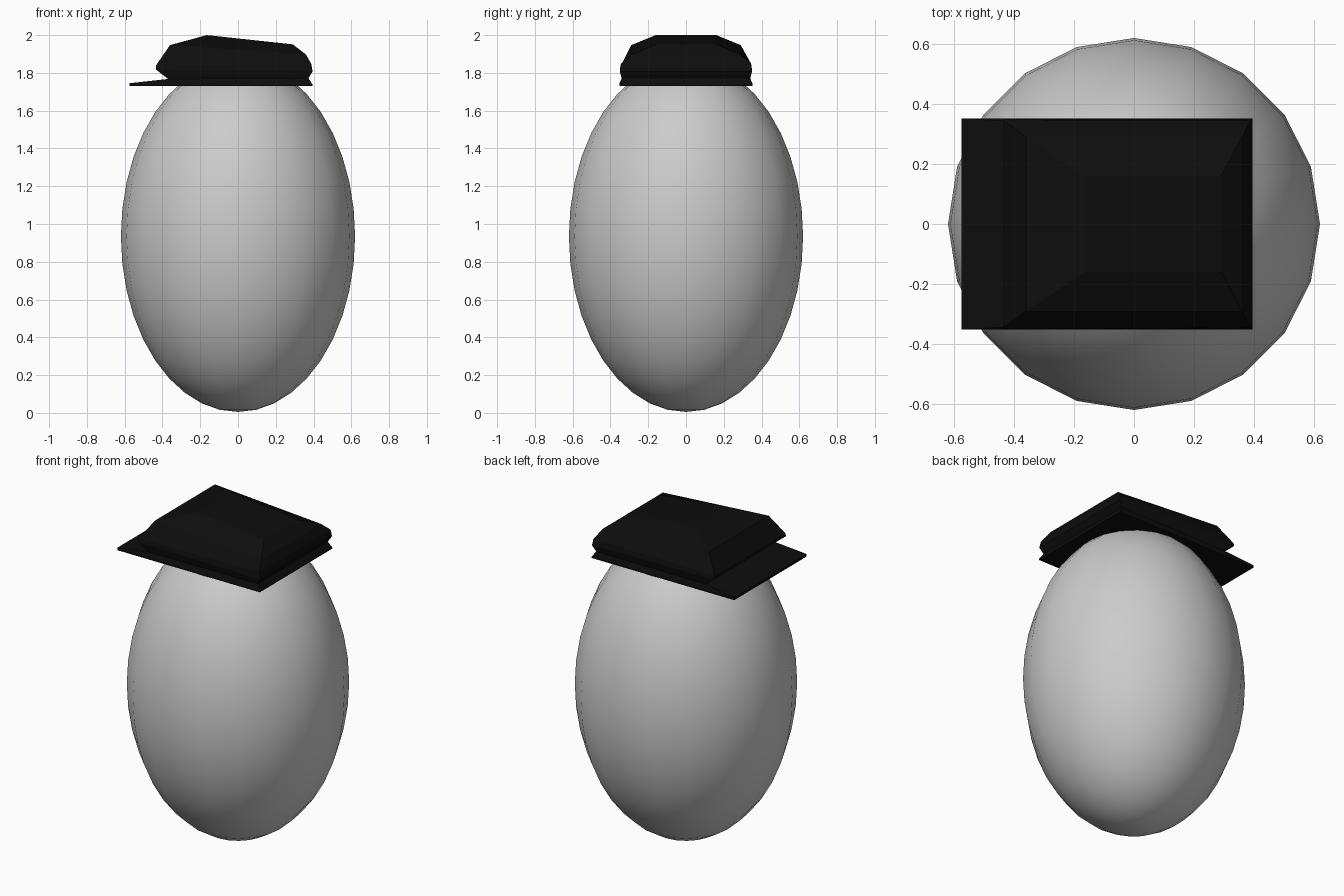
import bpy, bmesh

if "Cube" in bpy.data.objects:
    bpy.data.objects.remove(bpy.data.objects["Cube"])

# Egg-shaped body: smooth 20-sided ellipsoid
bpy.ops.mesh.primitive_uv_sphere_add(segments=20, ring_count=20, radius=1, location=(0, 0, 0.935))
body = bpy.context.object
body.name = "egg_body"
body.scale = (0.62, 0.62, 0.93)
bpy.ops.object.transform_apply(location=False, rotation=False, scale=True)
bpy.ops.object.shade_smooth()

# Cap: stacked rectangular rings (left x, left z, right x, right z, half depth)
rings = [
    (-0.575, 1.73, 0.395, 1.73, 0.352),    # brim underside
    (-0.575, 1.745, 0.395, 1.738, 0.352),  # brim edge
    (-0.37, 1.768, 0.373, 1.772, 0.34),    # pinched band
    (-0.435, 1.818, 0.395, 1.808, 0.35),   # crown flare
    (-0.435, 1.838, 0.388, 1.848, 0.345),
    (-0.36, 1.947, 0.36, 1.897, 0.29),     # crown shoulder
    (-0.165, 2.0, 0.29, 1.951, 0.16),      # sloping top
]
bm = bmesh.new()
loops = []
for xl, zl, xr, zr, d in rings:
    corners = ((xl, -d, zl), (xr, -d, zr), (xr, d, zr), (xl, d, zl))
    loops.append([bm.verts.new(c) for c in corners])
for a, b in zip(loops, loops[1:]):
    for i in range(4):
        j = (i + 1) % 4
        bm.faces.new((a[i], a[j], b[j], b[i]))
bm.faces.new(loops[0][::-1])
bm.faces.new(loops[-1])
bmesh.ops.recalc_face_normals(bm, faces=bm.faces)
mesh = bpy.data.meshes.new("peaked_cap")
bm.to_mesh(mesh)
bm.free()
cap = bpy.data.objects.new("peaked_cap", mesh)
bpy.context.collection.objects.link(cap)

# Black cloth
black = bpy.data.materials.new("black_cloth")
black.diffuse_color = (0.004, 0.004, 0.004, 1)
black.use_nodes = True
black.node_tree.nodes["Principled BSDF"].inputs["Base Color"].default_value = black.diffuse_color
mesh.materials.append(black)
